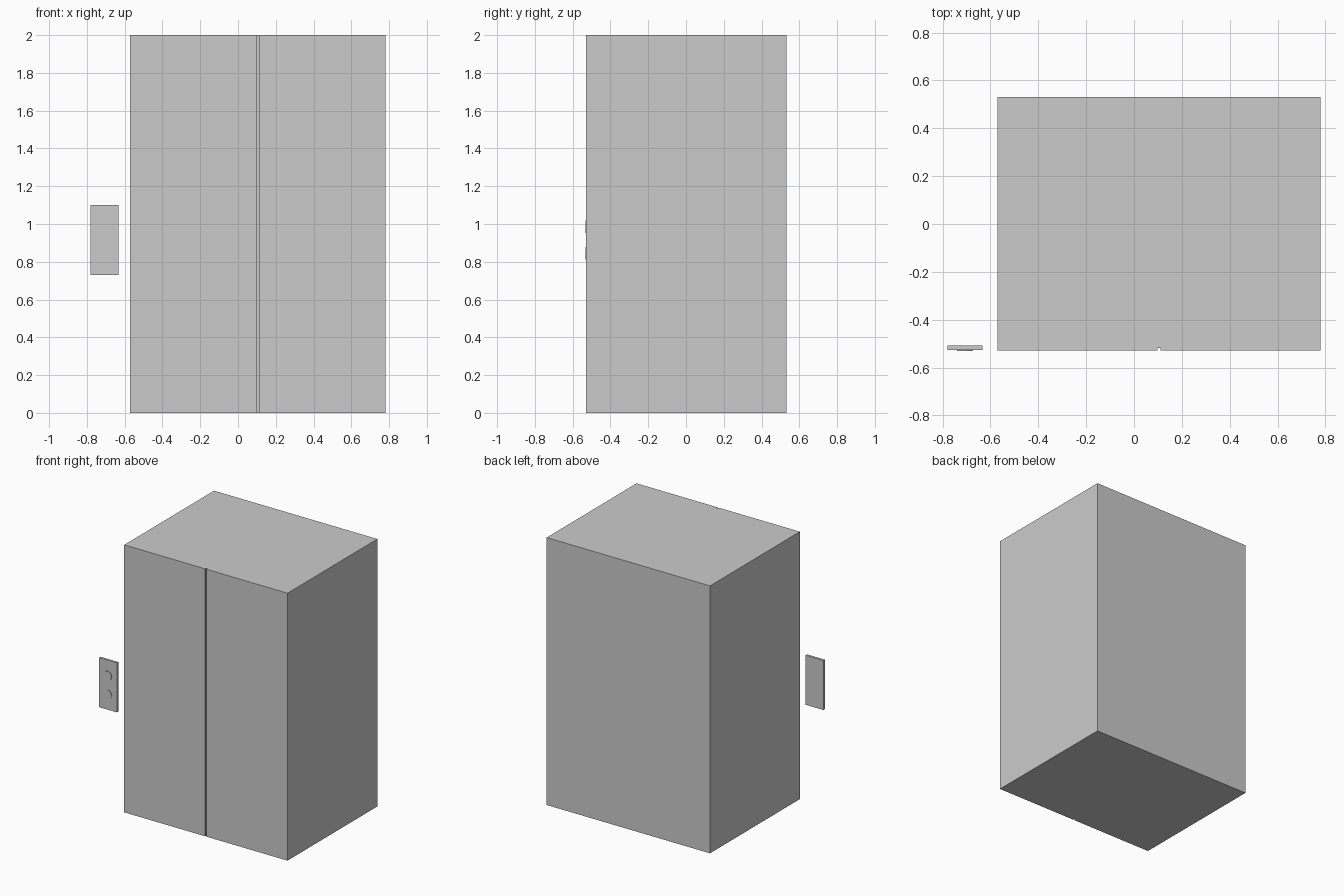
import bpy, bmesh, math
from mathutils import Matrix

if "Cube" in bpy.data.objects:
    bpy.data.objects.remove(bpy.data.objects["Cube"])


def finish(name, bm):
    bmesh.ops.recalc_face_normals(bm, faces=bm.faces)
    mesh = bpy.data.meshes.new(name)
    bm.to_mesh(mesh)
    bm.free()
    obj = bpy.data.objects.new(name, mesh)
    bpy.context.collection.objects.link(obj)
    return obj


def prism(name, outline, z0, z1):
    """Extrude an xy outline from z0 up to z1."""
    bm = bmesh.new()
    face = bm.faces.new([bm.verts.new((x, y, z0)) for x, y in outline])
    ext = bmesh.ops.extrude_face_region(bm, geom=[face])
    top = [v for v in ext["geom"] if isinstance(v, bmesh.types.BMVert)]
    bmesh.ops.translate(bm, verts=top, vec=(0, 0, z1 - z0))
    return finish(name, bm)


def button(name, x, z, radius, y0, y1):
    """Short round button pointing along -y."""
    bm = bmesh.new()
    mat = Matrix.Translation((x, (y0 + y1) / 2, z)) @ Matrix.Rotation(math.pi / 2, 4, 'X')
    bmesh.ops.create_cone(bm, cap_ends=True, segments=32, radius1=radius,
                          radius2=radius, depth=abs(y1 - y0), matrix=mat)
    obj = finish(name, bm)
    bpy.context.view_layer.objects.active = obj
    obj.select_set(True)
    bpy.ops.object.shade_smooth_by_angle()
    obj.select_set(False)


FRONT, BACK = -0.529, 0.532
SEAM, HALF, DEPTH = 0.104, 0.006, 0.01

# lift cabin with the narrow seam between its two doors
prism("lift_cabin", [
    (-0.571, FRONT), (SEAM - HALF, FRONT), (SEAM - HALF, FRONT + DEPTH),
    (SEAM + HALF, FRONT + DEPTH), (SEAM + HALF, FRONT), (0.78, FRONT),
    (0.78, BACK), (-0.571, BACK)], 0, 2)

# call panel beside the doors
prism("call_panel", [(-0.78, -0.527), (-0.633, -0.527),
                     (-0.633, -0.509), (-0.78, -0.509)], 0.73, 1.10)

# up and down call buttons
for name, z in (("up_button", 0.985), ("down_button", 0.845)):
    button(name, -0.708, z, 0.033, -0.520, -0.532)
